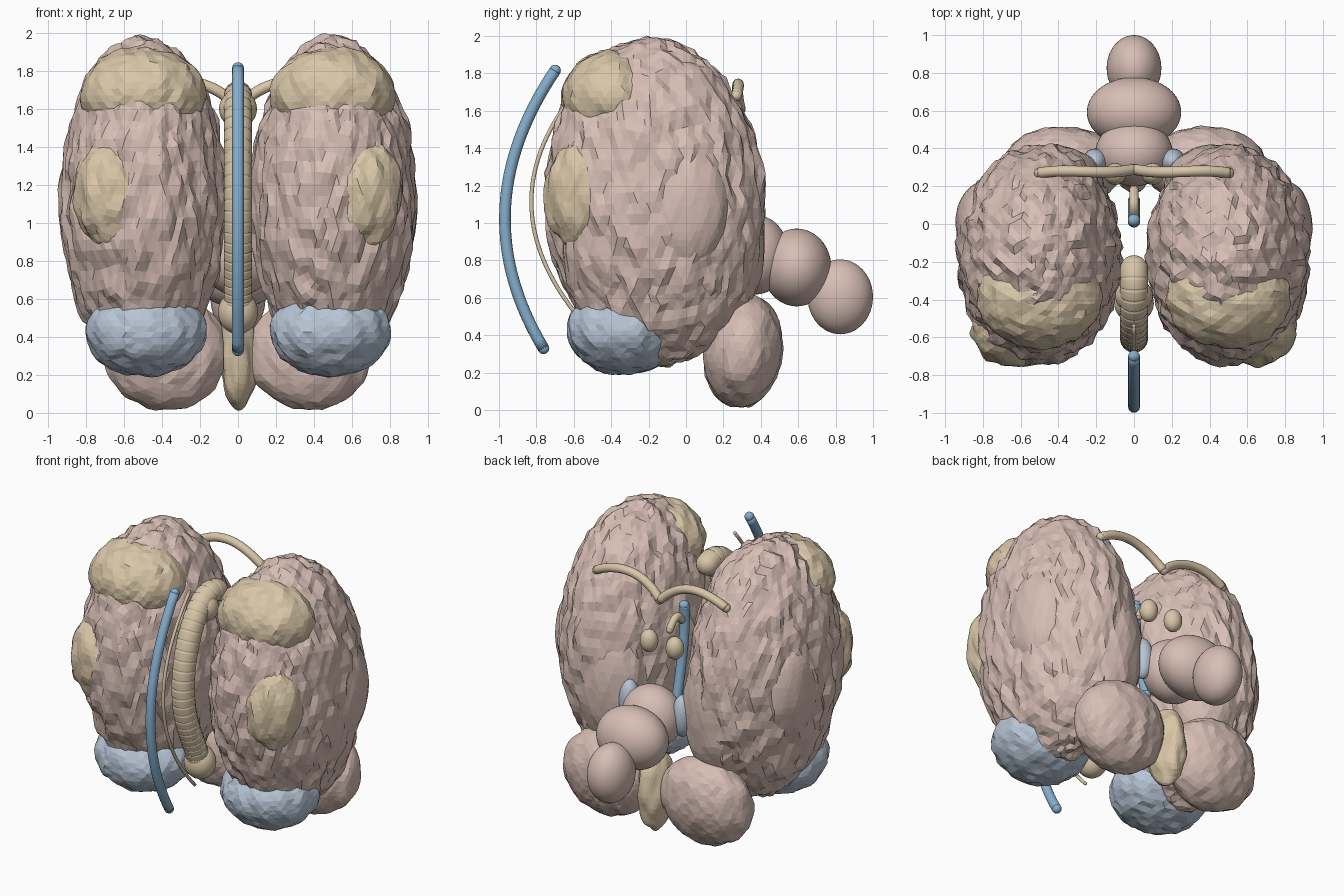
import bpy, bmesh, math
from mathutils import Vector, noise

cube = bpy.data.objects.get("Cube")
if cube:
    bpy.data.objects.remove(cube, do_unlink=True)


def material(name, rgb):
    m = bpy.data.materials.new(name)
    m.use_nodes = True
    m.diffuse_color = (*rgb, 1)
    m.node_tree.nodes["Principled BSDF"].inputs["Base Color"].default_value = (*rgb, 1)
    return m


PINK = material("soft pink", (0.68, 0.515, 0.46))
TAN = material("warm tan", (0.69, 0.565, 0.39))
BLUE = material("vessel blue", (0.24, 0.43, 0.61))
SLATE = material("pale slate blue", (0.48, 0.56, 0.67))


def add_mesh(name, bm, mat, smooth=False):
    me = bpy.data.meshes.new(name)
    bm.to_mesh(me)
    bm.free()
    me.materials.append(mat)
    for p in me.polygons:
        p.use_smooth = smooth
    ob = bpy.data.objects.new(name, me)
    bpy.context.collection.objects.link(ob)
    return ob


def lump(name, centre, radii, mat, detail=4, rough=0.0, tilt=0.0, smooth=False):
    """Ellipsoid with optional vertically stretched folds."""
    bm = bmesh.new()
    bmesh.ops.create_icosphere(bm, subdivisions=detail, radius=1)
    for v in bm.verts:
        n = v.co.copy()
        v.co = Vector(a * b for a, b in zip(n, radii))
        if rough:
            p = v.co + Vector(centre)
            fold = noise.noise(Vector((p.x * 16, p.y * 16, p.z * 7)))
            v.co += n * rough * fold
    ob = add_mesh(name, bm, mat, smooth)
    ob.location = centre
    ob.rotation_euler.x = math.radians(tilt)
    return ob


def pair(name, centre, *args, **kw):
    for side, s in (("left", 1), ("right", -1)):
        lump(f"{side}_{name}", (s * centre[0], *centre[1:]), *args, **kw)


def path(points, count):
    """Smooth path passing through all points."""
    pts = [Vector(p) for p in points]
    n = len(pts) - 1
    out = []
    for i in range(count + 1):
        t = n * i / count
        co = Vector()
        for j, p in enumerate(pts):
            w = 1.0
            for k in range(n + 1):
                if k != j:
                    w *= (t - k) / (j - k)
            co += p * w
        out.append(co)
    return out


def tube(name, points, radius, mat, count=32, groove=0.0):
    """Round-ended tube; groove cuts narrow rings along it."""
    pts = path(points, count)
    bm = bmesh.new()
    sides, rings = 16, []
    for i, p in enumerate(pts):
        d = (pts[min(i + 1, count)] - pts[max(i - 1, 0)]).normalized()
        side = d.cross(Vector((0, 1, 0)) if abs(d.x) > 0.6 else Vector((1, 0, 0))).normalized()
        up = side.cross(d)
        r = radius - (groove if i % 12 == 0 else 0)
        rings.append([bm.verts.new(p + r * (side * math.cos(a) + up * math.sin(a)))
                      for a in (math.tau * k / sides for k in range(sides))])
    for a, b in zip(rings, rings[1:]):
        for k in range(sides):
            m = (k + 1) % sides
            bm.faces.new((a[k], a[m], b[m], b[k]))
    for ring in (rings[0], rings[-1]):
        bm.faces.new(ring)
    bmesh.ops.recalc_face_normals(bm, faces=bm.faces)
    add_mesh(name, bm, mat, True)
    for end, p in (("start", pts[0]), ("end", pts[-1])):
        lump(f"{name}_{end}", p, (radius,) * 3, mat, 3, smooth=True)


# Hemispheres and their lobes
pair("hemisphere", (0.5, -0.165, 1.113), (0.432, 0.582, 0.87), PINK, 5, rough=0.035, tilt=3)
pair("side_lobe", (0.8, -0.01, 1.09), (0.145, 0.235, 0.345), PINK, rough=0.008)
pair("rear_lobe", (0.42, 0.2, 0.92), (0.26, 0.22, 0.47), PINK, rough=0.012)
pair("upper_front_patch", (0.5, -0.39, 1.672), (0.33, 0.27, 0.252), TAN, rough=0.02)
pair("middle_front_patch", (0.655, -0.56, 1.15), (0.205, 0.192, 0.3), TAN, rough=0.025)
pair("lower_front_patch", (0.487, -0.335, 0.425), (0.32, 0.3, 0.232), SLATE, rough=0.02)

# Rear lower lobes and the stem between them
pair("rear_lower_lobe", (0.378, 0.305, 0.315), (0.328, 0.208, 0.302), PINK, rough=0.015, tilt=-8)
lump("lower_stem", (0, 0.32, 0.295), (0.1, 0.155, 0.275), TAN, rough=0.02)

# Rounded chain at the back
lump("chain_inner", (0, 0.375, 0.83), (0.205, 0.175, 0.212), PINK, smooth=True)
lump("chain_middle", (0, 0.592, 0.762), (0.25, 0.185, 0.208), PINK, smooth=True)
lump("chain_outer", (0, 0.825, 0.605), (0.145, 0.175, 0.2), PINK, smooth=True)

# Ribbed bridge between the hemispheres
tube("ribbed_bridge", [(0, -0.24, 1.66), (0, -0.5, 1.52), (0, -0.605, 1.15),
                       (0, -0.55, 0.82), (0, -0.44, 0.55)], 0.075, TAN, 300, groove=0.007)
lump("bridge_upper_knob", (0, -0.38, 1.6), (0.1, 0.09, 0.1), TAN, smooth=True)
lump("bridge_lower_knob", (0, -0.42, 0.53), (0.105, 0.1, 0.115), TAN, smooth=True)

# Front arcs
tube("outer_front_arc", [(0, -0.70, 1.815), (0, -0.967, 1.07), (0, -0.762, 0.33)], 0.031, BLUE)
tube("inner_front_arc", [(0, -0.54, 1.76), (0, -0.826, 1.08), (0, -0.48, 0.39)], 0.011, TAN)

# Rear arch in two drooping arms
for side, s in (("left", 1), ("right", -1)):
    tube(f"{side}_rear_arch", [(0, 0.29, 1.61), (s * 0.16, 0.275, 1.72),
                               (s * 0.33, 0.28, 1.74), (s * 0.5, 0.27, 1.68)], 0.029, TAN)

# Small inner parts
pair("inner_bead", (0.1, 0.265, 1.29), (0.06, 0.058, 0.078), TAN, 3, smooth=True)
pair("inner_pod", (0.205, 0.33, 0.87), (0.068, 0.07, 0.145), SLATE, 3, smooth=True)
tube("inner_duct", [(0, 0.02, 1.47), (0, 0.03, 1.2), (0, 0.12, 0.78)], 0.033, BLUE)
tube("inner_hook", [(0, 0.05, 1.38), (0, 0.11, 1.42), (0, 0.18, 1.36)], 0.025, TAN)
